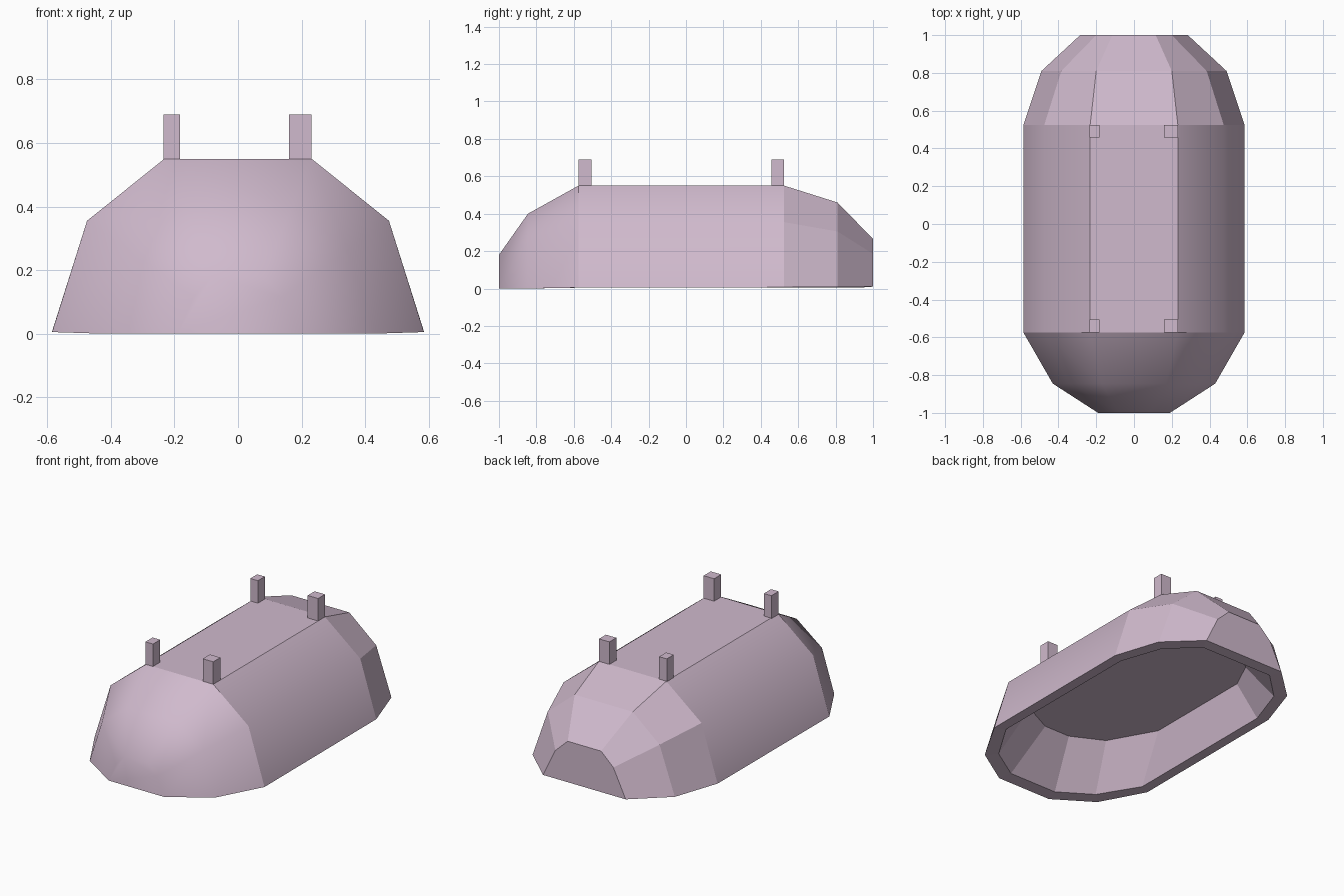
import bpy, bmesh, math

if "Cube" in bpy.data.objects:
    bpy.data.objects.remove(bpy.data.objects["Cube"])

mauve = bpy.data.materials.new("pale mauve")
mauve.diffuse_color = (0.63, 0.49, 0.61, 1)
mauve.use_nodes = True
mauve.node_tree.nodes["Principled BSDF"].inputs["Base Color"].default_value = mauve.diffuse_color


def finish(bm, name):
    bmesh.ops.recalc_face_normals(bm, faces=bm.faces)
    mesh = bpy.data.meshes.new(name)
    bm.to_mesh(mesh)
    bm.free()
    mesh.materials.append(mauve)
    obj = bpy.data.objects.new(name, mesh)
    bpy.context.collection.objects.link(obj)
    return obj


# Hollow shell: y, then right-half points (base, shoulder, top) as (x, z)
sections = [
    (-1.00, (0.19, 0.0), (0.14, 0.115), (0.08, 0.18)),
    (-0.845, (0.43, 0.0), (0.345, 0.265), (0.17, 0.40)),
    (-0.575, (0.585, 0.005), (0.475, 0.355), (0.232, 0.55)),
    (0.525, (0.585, 0.007), (0.475, 0.355), (0.232, 0.55)),
    (0.81, (0.49, 0.008), (0.385, 0.305), (0.20, 0.46)),
    (1.00, (0.285, 0.01), (0.20, 0.185), (0.115, 0.265)),
]
# Half outlines of the cavity as (x, y), front to back
rim_inner = [(0.167, -0.92), (0.37, -0.79), (0.52, -0.545),
             (0.52, 0.50), (0.43, 0.76), (0.255, 0.93)]
roof = [(0.09, -0.70), (0.29, -0.60), (0.45, -0.315),
        (0.45, 0.40), (0.365, 0.58), (0.21, 0.72)]

bm = bmesh.new()
rings = []
for y, *half in sections:
    pts = half + [(-x, z) for x, z in reversed(half)]
    rings.append([bm.verts.new((x, y, z)) for x, z in pts])
for a, b in zip(rings, rings[1:]):
    for i in range(5):
        bm.faces.new((a[i], a[i + 1], b[i + 1], b[i]))
bm.faces.new(rings[0])
bm.faces.new(rings[-1])


def outline(half, z):
    pts = half + [(-x, y) for x, y in reversed(half)]
    return [bm.verts.new((x, y, z)) for x, y in pts]


# Rim, cavity walls and cavity roof
loops = [[r[0] for r in rings] + [r[-1] for r in reversed(rings)],
         outline(rim_inner, 0.005), outline(roof, 0.255)]
for a, b in zip(loops, loops[1:]):
    for i in range(12):
        j = (i + 1) % 12
        bm.faces.new((a[i], a[j], b[j], b[i]))
bm.faces.new(loops[-1])

# Smooth front and sides, faceted back and cavity
bmesh.ops.recalc_face_normals(bm, faces=bm.faces)
inside = set(loops[1] + loops[2])
for f in bm.faces:
    f.smooth = True
for e in bm.edges:
    mid = (e.verts[0].co + e.verts[1].co) / 2
    start_of_nose = all(abs(v.co.y + 0.575) < 0.01 for v in e.verts)
    if (e.calc_face_angle(0) > math.radians(36) or mid.y > 0.52
            or start_of_nose or inside & set(e.verts)):
        e.smooth = False
finish(bm, "hollow_shell")

# Four square pegs on the corners of the flat top
for side, (x0, x1) in (("left", (-0.235, -0.183)), ("right", (0.16, 0.232))):
    for end, (y0, y1) in (("front", (-0.575, -0.505)), ("back", (0.457, 0.525))):
        bm = bmesh.new()
        bmesh.ops.create_cube(bm, size=1)
        for v in bm.verts:
            v.co = (x0 if v.co.x < 0 else x1,
                    y0 if v.co.y < 0 else y1,
                    0.545 if v.co.z < 0 else 0.69)
        finish(bm, f"{end}_{side}_peg")
